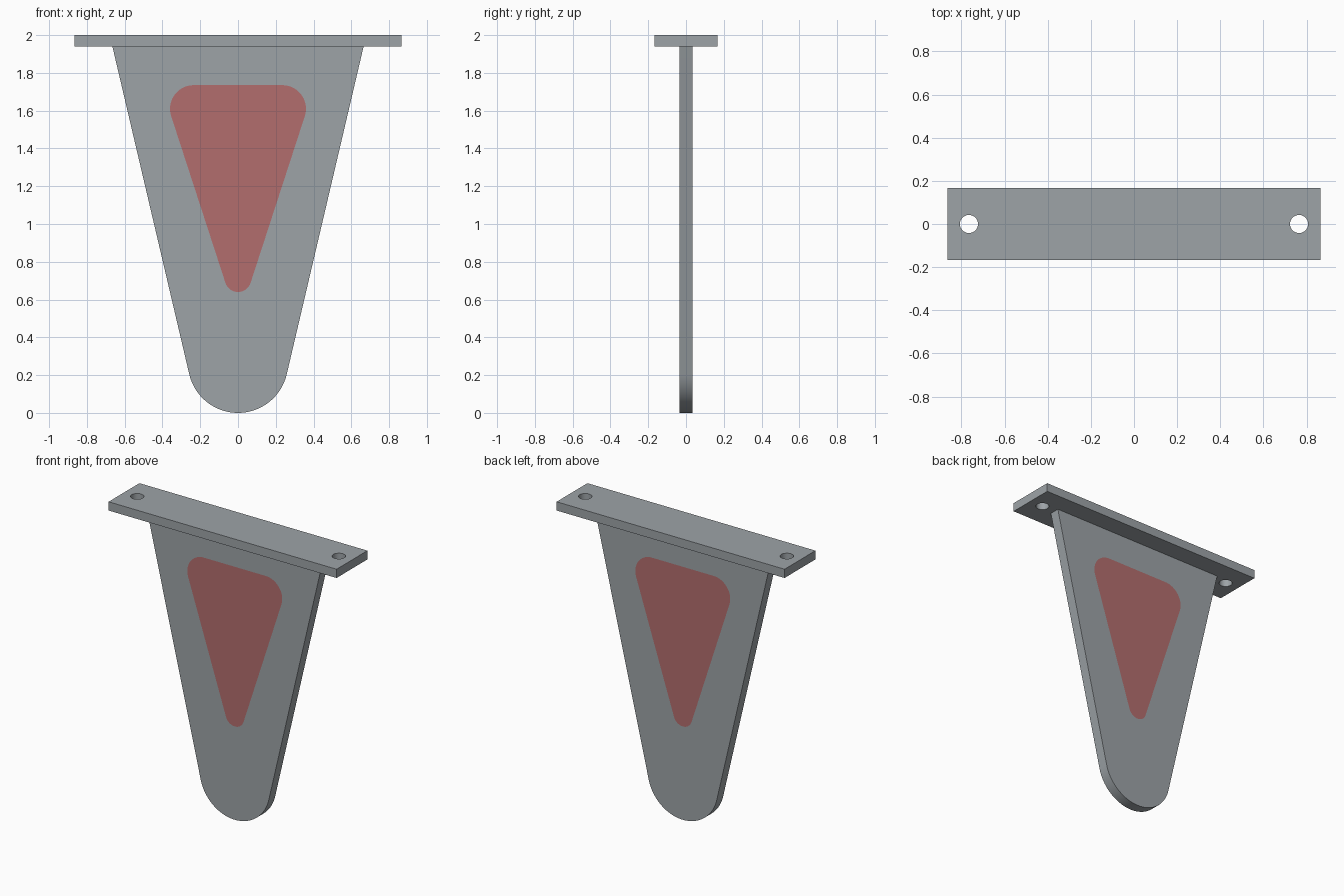
import bpy
import bmesh
from math import sin, cos, atan2, asin, hypot, pi
from mathutils import Matrix

cube = bpy.data.objects.get("Cube")
if cube:
    bpy.data.objects.remove(cube)


def material(name, rgb):
    mat = bpy.data.materials.new(name)
    mat.use_nodes = True
    mat.diffuse_color = (*rgb, 1)
    mat.node_tree.nodes["Principled BSDF"].inputs["Base Color"].default_value = (*rgb, 1)
    return mat


grey = material("grey metal", (0.34, 0.37, 0.39))
red = material("muted red", (0.45, 0.155, 0.155))


def arc(cx, cy, r, start, end, steps=20):
    return [(cx + r * cos(start + (end - start) * i / steps),
             cy + r * sin(start + (end - start) * i / steps)) for i in range(steps + 1)]


def circle(cx, cy, r):
    return arc(cx, cy, r, 0, 2 * pi, 40)[:-1]


def slab(name, outline, holes, thickness, matrix, fill_holes=False):
    """Flat sheet with openings (or coloured infill), thickened about its plane."""
    bm = bmesh.new()
    rings = []
    for loop in [outline] + holes:
        ring = [bm.verts.new((x, y, 0)) for x, y in loop]
        for a, b in zip(ring, ring[1:] + ring[:1]):
            bm.edges.new((a, b))
        rings.append(ring)
    bmesh.ops.triangle_fill(bm, edges=bm.edges[:], use_beauty=True)
    if fill_holes:
        for ring in rings[1:]:
            bm.faces.new(ring).material_index = 1
    bmesh.ops.recalc_face_normals(bm, faces=bm.faces[:])
    bm.transform(matrix)
    mesh = bpy.data.meshes.new(name)
    bm.to_mesh(mesh)
    bm.free()
    mesh.materials.append(grey)
    mesh.materials.append(red)
    obj = bpy.data.objects.new(name, mesh)
    bpy.context.collection.objects.link(obj)
    solid = obj.modifiers.new("thickness", "SOLIDIFY")
    solid.thickness = thickness
    solid.offset = 0
    bpy.ops.object.select_all(action="DESELECT")
    obj.select_set(True)
    bpy.context.view_layer.objects.active = obj
    bpy.ops.object.modifier_apply(modifier=solid.name)
    bpy.ops.object.shade_smooth_by_angle(angle=pi / 6)
    return obj


# Tapered hanging plate with a rounded tip
top, half_top, tip = 1.94, 0.665, 0.265
dist = hypot(half_top, top - tip)
lean = atan2(half_top, top - tip) - asin(tip / dist)
outline = [(-half_top, top)] + arc(0, tip, tip, pi + lean, 2 * pi - lean, 48) + [(half_top, top)]

# Flush rounded triangular panel, coloured on both faces
big, small, cx, high, low = 0.125, 0.07, 0.235, 1.61, 0.71
slant = atan2(cx, high - low) + asin((big - small) / hypot(cx, high - low))
panel = (arc(0, low, small, pi + slant, 2 * pi - slant)
         + arc(cx, high, big, -slant, pi / 2)
         + arc(-cx, high, big, pi / 2, pi + slant))
slab("hanging_plate", outline, [panel], 0.07, Matrix.Rotation(pi / 2, 4, "X"), True)

# Mounting flange with two screw holes
w, d = 0.865, 0.167
slab("mounting_flange", [(-w, -d), (w, -d), (w, d), (-w, d)],
     [circle(side * 0.765, 0, 0.042) for side in (-1, 1)],
     0.06, Matrix.Translation((0, 0, 1.97)))
